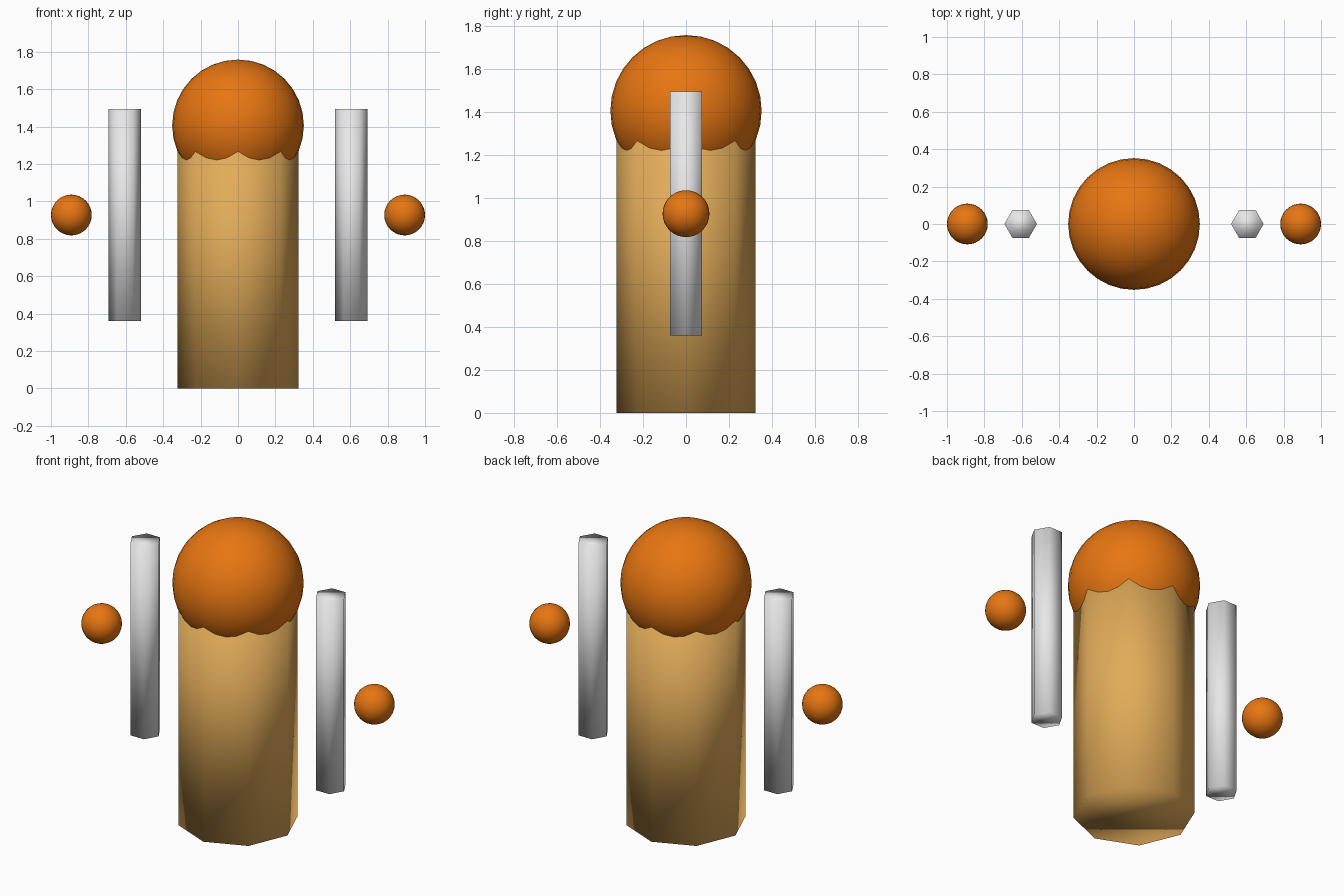
import bpy

if "Cube" in bpy.data.objects:
    bpy.data.objects.remove(bpy.data.objects["Cube"])


def material(name, rgb):
    m = bpy.data.materials.new(name)
    m.diffuse_color = (*rgb, 1.0)
    m.use_nodes = True
    m.node_tree.nodes["Principled BSDF"].inputs["Base Color"].default_value = m.diffuse_color
    return m


ORANGE = material("orange", (0.80, 0.18, 0.006))
TAN = material("tan", (0.76, 0.41, 0.10))
GREY = material("light grey", (0.80, 0.80, 0.80))


def finish(name, mat):
    ob = bpy.context.object
    ob.name = name
    ob.data.materials.append(mat)
    bpy.ops.object.shade_smooth()
    return ob


def prism(name, sides, radius, x, z0, z1, mat, turn=0.0):
    bpy.ops.mesh.primitive_cylinder_add(
        vertices=sides, radius=radius, depth=z1 - z0,
        location=(x, 0, (z0 + z1) / 2), rotation=(0, 0, turn))
    return finish(name, mat)


def ball(name, radius, x, z, mat):
    bpy.ops.mesh.primitive_uv_sphere_add(
        segments=32, ring_count=16, radius=radius, location=(x, 0, z))
    return finish(name, mat)


# Octagonal body with a round head over its top
prism("body", 8, 0.323, 0, 0.0, 1.40, TAN)
ball("head", 0.352, 0, 1.406, ORANGE)

# Floating hexagonal arms and ball hands on both sides
for side, label in ((-1, "left"), (1, "right")):
    prism(label + "_arm", 6, 0.087, side * 0.606, 0.36, 1.495, GREY,
          turn=1.5707963)
    ball(label + "_hand", 0.109, side * 0.891, 0.927, ORANGE)
